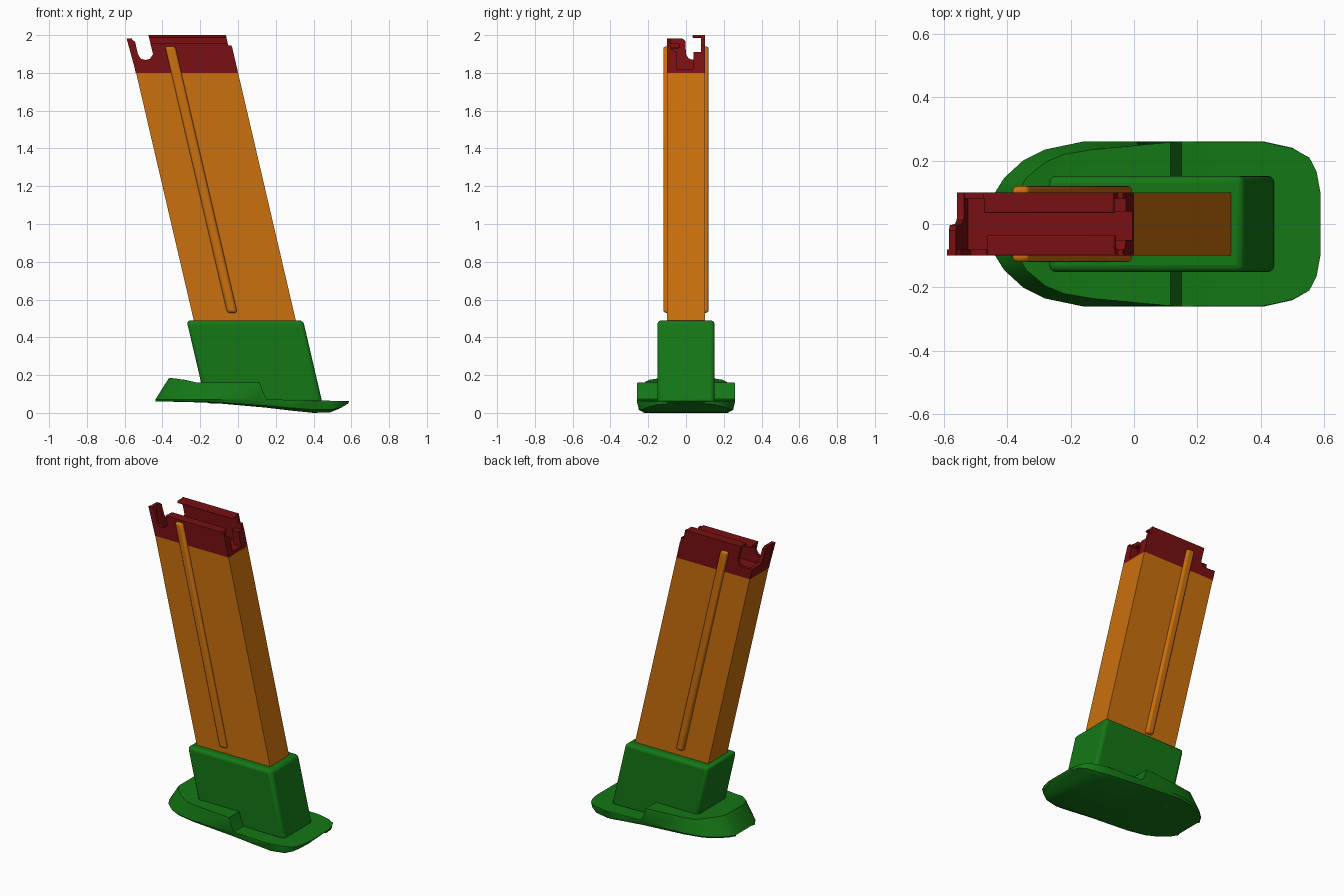
import bpy, bmesh
from mathutils import Vector

if "Cube" in bpy.data.objects:
    bpy.data.objects.remove(bpy.data.objects["Cube"])

SLOPE = -0.233  # backward lean: x shift per unit of height


def material(name, rgb):
    m = bpy.data.materials.new(name)
    m.diffuse_color = (*rgb, 1)
    m.use_nodes = True
    m.node_tree.nodes["Principled BSDF"].inputs["Base Color"].default_value = m.diffuse_color
    return m


ORANGE = material("orange", (0.59, 0.16, 0.004))
RED = material("dark_red", (0.19, 0.005, 0.006))
GREEN = material("green", (0.007, 0.185, 0.008))


def finish(bm, name, mat, bevel=0, segments=3):
    bmesh.ops.recalc_face_normals(bm, faces=bm.faces)
    me = bpy.data.meshes.new(name)
    bm.to_mesh(me)
    bm.free()
    ob = bpy.data.objects.new(name, me)
    bpy.context.collection.objects.link(ob)
    me.materials.append(mat)
    if bevel:
        b = ob.modifiers.new("Bevel", 'BEVEL')
        b.width, b.segments, b.limit_method = bevel, segments, 'ANGLE'
    bpy.ops.object.select_all(action='DESELECT')
    ob.select_set(True)
    bpy.context.view_layer.objects.active = ob
    bpy.ops.object.shade_smooth_by_angle(angle=0.6)
    return ob


def prism(name, pts, lo, hi, place, mat, bevel=0):
    """Extrude a 2D profile; place(a, b, t) gives the 3D position."""
    bm = bmesh.new()
    low = [bm.verts.new(place(a, b, lo)) for a, b in pts]
    top = [bm.verts.new(place(a, b, hi)) for a, b in pts]
    bm.faces.new(low)
    bm.faces.new(top)
    for i in range(len(pts)):
        j = (i + 1) % len(pts)
        bm.faces.new((low[i], low[j], top[j], top[i]))
    return finish(bm, name, mat, bevel)


def side(a, b, t):          # x-z profile, extruded along y
    return Vector((a, t, b))


def leaning(a, b, t):       # y-z profile, extruded along the leaning x
    return Vector((t + SLOPE * b, a, b))


def rect(y0, y1, z0, z1):
    return [(y0, z0), (y1, z0), (y1, z1), (y0, z1)]


# leaning tube, side ribs and base sleeve
prism("tube", rect(-.1, .1, .3, 1.8), -.12, .42, leaning, ORANGE)
for s, tag in ((-1, "front"), (1, "back")):
    prism("rib_" + tag, rect(s * .085, s * .12, .53, 1.94),
          .066, .12, leaning, ORANGE, .014)
prism("sleeve", rect(-.152, .152, .05, .49), -.158, .459, leaning, GREEN, .022)

# base plate: outer x, half width, top x, top half width, top z, bottom z
stations = [
    (-.438, .10, -.365, .10, .185, .064),
    (-.41, .145, -.34, .145, .183, .063),
    (-.35, .20, -.28, .195, .175, .062),
    (-.28, .235, -.22, .22, .161, .060),
    (-.16, .26, -.13, .235, .160, .058),
    (.115, .26, .115, .258, .160, .034),
    (.13, .26, .13, .26, .115, .033),
    (.15, .26, .15, .26, .073, .031),
    (.28, .26, .28, .258, .068, .016),
    (.41, .26, .41, .258, .066, .003),
    (.50, .24, .50, .238, .064, .006),
    (.55, .21, .553, .21, .063, .025),
    (.573, .165, .576, .165, .063, .042),
    (.584, .10, .588, .10, .063, .050),
]
bm = bmesh.new()
rows = []
for xo, yo, xt, yt, zt, zb in stations:
    zm = min(.070, zt - .004)
    half = [(xt, yt, zt), (xo, yo, zm), (xo, yo * .96, zb * .7 + zm * .3 - .004),
            (xo * .975, yo * .85, max(0, zb - .003))]
    ring = half + [(x, -y, z) for x, y, z in reversed(half)]
    rows.append([bm.verts.new(p) for p in ring])
for r, q in zip(rows, rows[1:]):
    for i in range(8):
        j = (i + 1) % 8
        bm.faces.new((r[i], r[j], q[j], q[i]))
bm.faces.new(rows[0])
bm.faces.new(rows[-1])
finish(bm, "base_plate", GREEN)

# mouth: side walls with the rear hook and notch
hook = [(-.54, 1.8), (-.59, 1.983), (-.57, 1.983), (-.545, 1.965), (-.53, 1.90),
        (-.515, 1.875), (-.49, 1.868), (-.465, 1.875), (-.45, 1.90),
        (-.463, 1.955), (-.06, 1.955), (-.05, 1.945), (-.035, 1.945), (0, 1.8)]
prism("mouth_wall_front", hook, -.1, -.08, side, RED)
back = [(-.54, 1.8), (-.556, 1.868), (-.465, 1.868), (-.45, 1.90), (-.474, 2.0),
        (-.064, 2.0), (-.052, 1.945), (-.035, 1.945), (0, 1.8)]
prism("mouth_wall_back", back, .08, .1, side, RED)

# inward lips
prism("lip_front", rect(-.1, -.035, 1.93, 1.956), -.008, .395, leaning, RED, .006)
prism("lip_back", rect(.034, .1, 1.985, 2.0), -.008, .402, leaning, RED, .005)

# rear wall with rounded notch, front wall with a square cutout, inner floor
rear = [(-.1, 1.8), (-.1, 1.983), (-.02, 1.983), (-.004, 1.97), (0, 1.90),
        (.012, 1.878), (.028, 1.87), (.1, 1.87), (.1, 1.8)]
prism("mouth_rear", rear, -.122, -.1, leaning, RED)
front = [(-.1, 1.8), (-.1, 1.94), (-.05, 1.91), (-.05, 1.82), (.04, 1.82),
         (.04, 1.91), (.1, 1.91), (.1, 1.8)]
prism("mouth_front", front, .37, .42, leaning, RED)
prism("mouth_floor", rect(-.09, .09, 1.79, 1.82), -.11, .41, leaning, RED)
